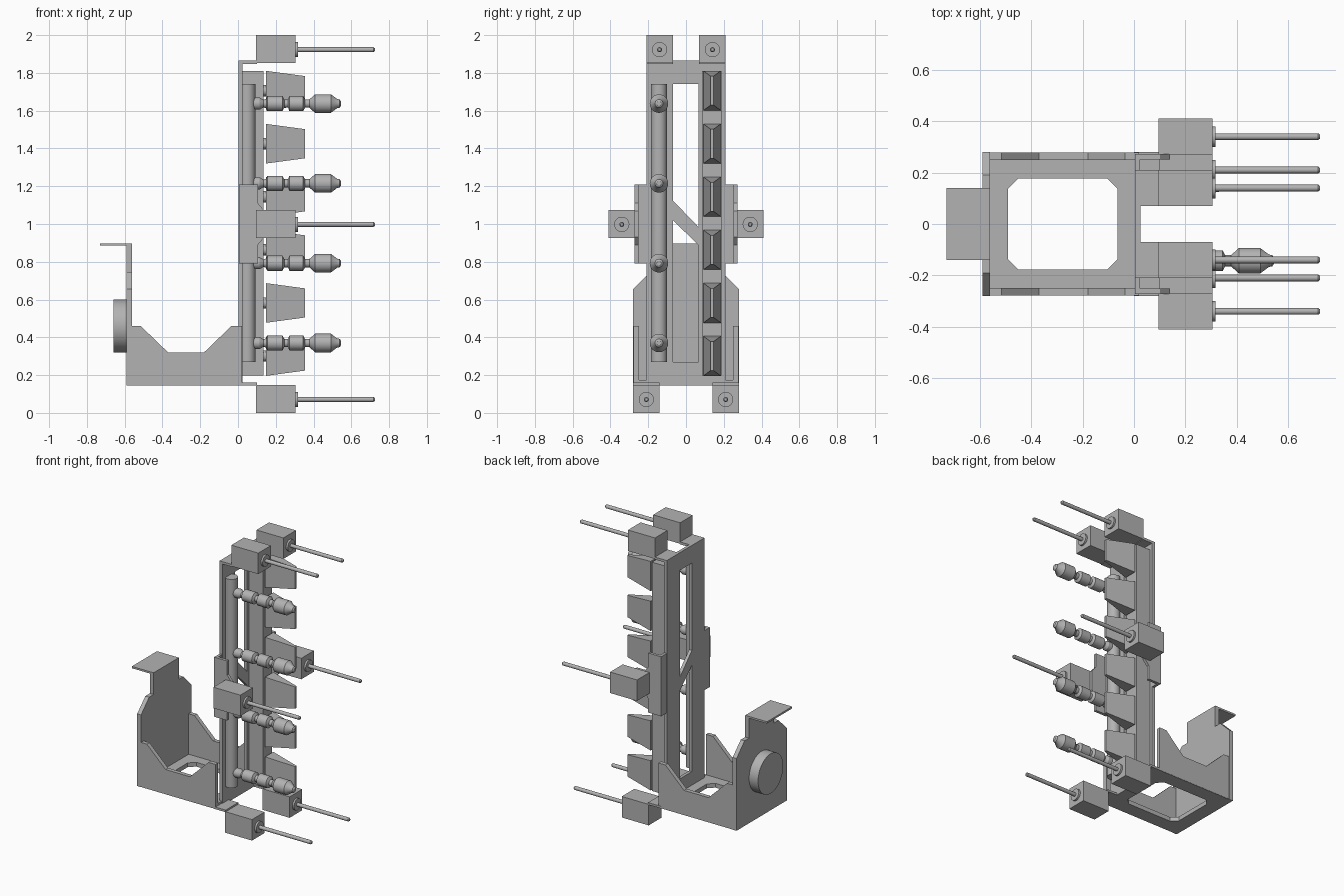
import bpy, bmesh, math
from mathutils import Matrix, Vector

if "Cube" in bpy.data.objects:
    bpy.data.objects.remove(bpy.data.objects["Cube"])

grey = bpy.data.materials.new("grey")
grey.use_nodes = True
colour = (0.45, 0.45, 0.45, 1)
grey.diffuse_color = colour
grey.node_tree.nodes["Principled BSDF"].inputs["Base Color"].default_value = colour


def finish(name, bm, smooth=False):
    bmesh.ops.recalc_face_normals(bm, faces=bm.faces)
    mesh = bpy.data.meshes.new(name)
    bm.to_mesh(mesh)
    bm.free()
    mesh.materials.append(grey)
    ob = bpy.data.objects.new(name, mesh)
    bpy.context.collection.objects.link(ob)
    if smooth:
        bpy.ops.object.select_all(action='DESELECT')
        ob.select_set(True)
        bpy.context.view_layer.objects.active = ob
        bpy.ops.object.shade_smooth_by_angle(angle=math.radians(30))
    return ob


def plate(name, axis, a, b, outline, holes=()):
    """Extrude an outline with optional holes along an axis from a to b."""
    def place(p, h):
        p = list(p)
        p.insert("xyz".index(axis), h)
        return Vector(p)
    bm = bmesh.new()
    edges = []
    for loop in (outline, *holes):
        vs = [bm.verts.new(place(p, a)) for p in loop]
        edges += [bm.edges.new((vs[i - 1], vs[i])) for i in range(len(vs))]
    bmesh.ops.triangle_fill(bm, edges=edges, use_beauty=True)
    bmesh.ops.dissolve_limit(bm, angle_limit=0.01, verts=bm.verts, edges=bm.edges)
    ret = bmesh.ops.extrude_face_region(bm, geom=bm.faces[:])
    moved = [g for g in ret["geom"] if isinstance(g, bmesh.types.BMVert)]
    bmesh.ops.translate(bm, verts=moved, vec=place((0, 0), b - a))
    return finish(name, bm)


def box(name, x0, x1, y0, y1, z0, z1):
    return plate(name, "z", z0, z1, [(x0, y0), (x1, y0), (x1, y1), (x0, y1)])


def lathe(name, profile, y, z, steps=32):
    """Spin (x, radius) points about a line along x."""
    bm = bmesh.new()
    vs = [bm.verts.new((x, y + r, z)) for x, r in profile]
    es = [bm.edges.new(p) for p in zip(vs, vs[1:])]
    bmesh.ops.spin(bm, geom=vs + es, cent=(0, y, z), axis=(1, 0, 0),
                   angle=math.tau, steps=steps)
    bmesh.ops.remove_doubles(bm, verts=bm.verts, dist=1e-5)
    return finish(name, bm, True)


def mirrored(points):
    return points + [(-y, z) for y, z in reversed(points)]


# Base tray: floor with an octagonal opening, two notched walls, end plate
opening = [(-.45, -.178), (-.105, -.178), (-.065, -.138), (-.065, .138),
           (-.105, .178), (-.45, .178), (-.49, .138), (-.49, -.138)]
plate("tray_floor", "z", .145, .175,
      [(-.59, -.278), (.02, -.278), (.02, .278), (-.59, .278)], [opening])
wall = [(-.58, .147), (.02, .147), (.02, .46), (-.035, .46), (-.18, .32),
        (-.37, .32), (-.515, .46), (-.58, .46)]
for side, s in (("left", 1), ("right", -1)):
    plate("tray_wall_" + side, "y", s * .25, s * .279, wall)
plate("end_plate", "x", -.59, -.56,
      mirrored([(.28, .145), (.28, .655), (.19, .745), (.14, .745), (.14, .898)]))
box("end_flange", -.73, -.56, -.14, .14, .885, .898)
lathe("end_disc", [(-.66, 0), (-.66, .14), (-.585, .14), (-.585, 0)], 0, .46, 48)

# Upright frame: slotted plate with a diagonal brace between its two windows
plate("upright_frame", "x", .003, .025,
      [(-.21, .145), (.21, .145), (.21, 1.865), (-.21, 1.865)],
      [[(-.07, .27), (.065, .27), (.065, .89), (-.07, 1.02)],
       [(-.07, 1.125), (.065, .985), (.065, 1.74), (-.07, 1.74)]])


# Actuators: block, collar and long rod
def actuator(name, y, z):
    box(name + "_block", .095, .305, y - .07, y + .07, z - .071, z + .077)
    lathe(name + "_collar", [(.3, 0), (.3, .04), (.318, .04), (.318, 0)], y, z)
    lathe(name + "_rod", [(.3, 0), (.3, .013), (.717, .013), (.724, .008), (.724, 0)],
          y, z, 20)


bracket = [(.005, .79), (.105, .79), (.105, .89), (.14, .93),
           (.14, 1.07), (.105, 1.11), (.105, 1.21), (.005, 1.21)]
for side, s in (("left", 1), ("right", -1)):
    actuator("top_" + side, s * .14, 1.923)
    box("top_tab_" + side, .005, .1, s * .14 - .07, s * .14 + .07, 1.848, 1.865)
    actuator("bottom_" + side, s * .21, .071)
    box("bottom_tab_" + side, .0, .1, s * .21 - .07, s * .21 + .07, .145, .16)
    actuator("middle_" + side, s * .34, .998)
    plate("side_bracket_" + side, "y", s * .252, s * .272, bracket)
    box("side_web_" + side, .004, .024, *sorted((s * .2, s * .272)), .79, 1.21)

# Feed tube with four stepped nozzles
bm = bmesh.new()
bmesh.ops.create_cone(bm, cap_ends=True, segments=32, radius1=.042, radius2=.042,
                      depth=1.47, matrix=Matrix.Translation((.05, -.143, 1.005)))
finish("feed_tube", bm, True)
nozzle = [(.07, 0), (.07, .02), (.088, .032), (.115, .032), (.135, .02), (.15, .025),
          (.155, .04), (.235, .04), (.245, .022), (.265, .022), (.272, .04),
          (.345, .04), (.355, .022), (.378, .022), (.408, .049), (.492, .049),
          (.525, .024), (.538, .022), (.545, .012), (.545, 0)]
for i in range(4):
    lathe(f"nozzle_{i + 1}", nozzle, -.143, .37 + i * .4225)

# Rail with six tapered fins on short stubs
box("fin_rail", .02, .135, .085, .187, .197, 1.81)
for i in range(6):
    y, z = .138, .301 + i * .281
    bm = bmesh.new()
    bmesh.ops.create_cube(bm, size=2)
    for v in bm.verts:
        tip = v.co.x > 0
        v.co = (.355 if tip else .147,
                y + v.co.y * (.008 if tip else .046),
                z + v.co.z * (.077 if tip else .105))
    finish(f"fin_{i + 1}", bm)
    lathe(f"fin_stub_{i + 1}", [(.13, 0), (.13, .03), (.15, .03), (.15, 0)], y, z, 20)
